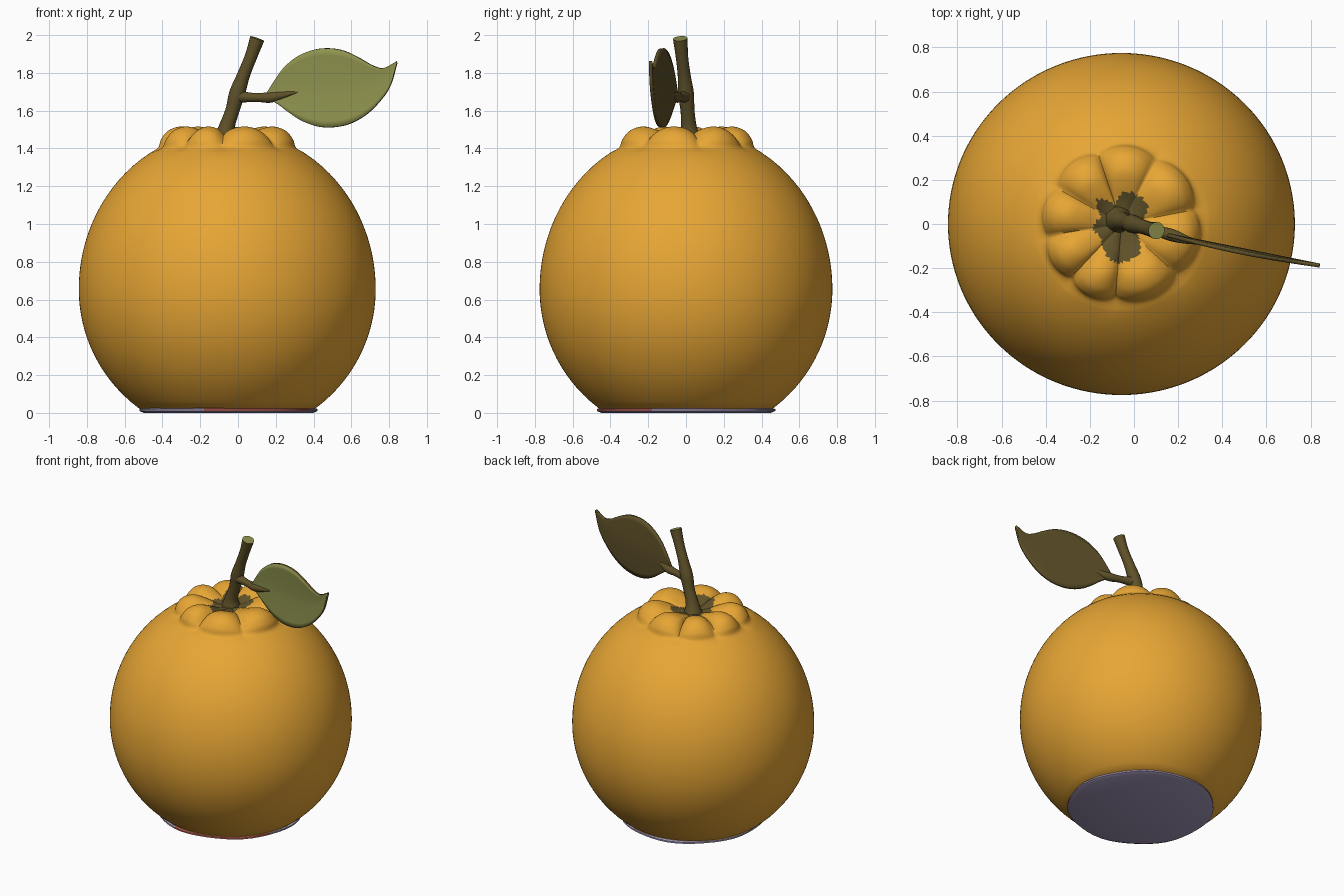
import bpy
import bmesh
from math import sin, cos, pi, radians, degrees, atan2, sqrt, hypot
from mathutils import Vector

if "Cube" in bpy.data.objects:
    bpy.data.objects.remove(bpy.data.objects["Cube"])


def material(name, rgb):
    mat = bpy.data.materials.new(name)
    mat.use_nodes = True
    mat.diffuse_color = (*rgb, 1)
    mat.node_tree.nodes["Principled BSDF"].inputs["Base Color"].default_value = (*rgb, 1)
    return mat


ORANGE = material("orange peel", (0.80, 0.38, 0.035))
BROWN = material("olive brown", (0.115, 0.083, 0.022))
GREEN = material("leaf green", (0.27, 0.285, 0.075))
LAVENDER = material("lavender", (0.37, 0.31, 0.48))
RED = material("dull red", (0.50, 0.12, 0.10))


def finish(name, bm, mats, angle=40):
    bmesh.ops.recalc_face_normals(bm, faces=bm.faces)
    mesh = bpy.data.meshes.new(name)
    bm.to_mesh(mesh)
    bm.free()
    for mat in mats:
        mesh.materials.append(mat)
    obj = bpy.data.objects.new(name, mesh)
    bpy.context.collection.objects.link(obj)
    bpy.ops.object.select_all(action='DESELECT')
    obj.select_set(True)
    bpy.context.view_layer.objects.active = obj
    bpy.ops.object.shade_smooth_by_angle(angle=radians(angle))
    return obj


def spline(points, steps):
    """Smooth path through the points, end points included."""
    pts = [Vector(p) for p in points]
    pts = [2 * pts[0] - pts[1]] + pts + [2 * pts[-1] - pts[-2]]
    out = []
    for a, b, c, d in zip(pts, pts[1:], pts[2:], pts[3:]):
        for i in range(steps):
            t = i / steps
            out.append(0.5 * (2 * b + (c - a) * t + (2 * a - 5 * b + 4 * c - d) * t ** 2
                              + (3 * b - a - 3 * c + d) * t ** 3))
    return out + [pts[-2]]


def bridge(bm, rings, closed=True):
    for low, high in zip(rings, rings[1:]):
        n = len(low)
        for i in range(n if closed else n - 1):
            j = (i + 1) % n
            bm.faces.new((low[i], low[j], high[j], high[i]))


def lookup(table, x):
    for (x0, y0), (x1, y1) in zip(table, table[1:]):
        if x <= x1:
            return y0 + (y1 - y0) * (x - x0) / (x1 - x0)
    return table[-1][1]


# Fruit: egg-shaped lathe with a lobed crown and a star-shaped calyx in its dimple
CX, SEGS, MID = -0.057, 160, 0.655
NOTCHES = [-42, 12, 62, 108, 150, 190, 228, 265, 318]
STAR = [(0, .07), (35, .15), (85, .15), (108, .09), (135, .16), (160, .10), (190, .13),
        (215, .11), (260, .18), (300, .16), (330, .08), (360, .07)]
RIDGE = [(.403, 1.38), (.368, 1.405), (.353, 1.45), (.315, 1.495), (.25, 1.516),
         (.18, 1.50), (.10, 1.468), (.02, 1.455)]
GROOVE = [(.403, 1.38), (.34, 1.405), (.31, 1.43), (.27, 1.455), (.215, 1.468),
          (.15, 1.465), (.09, 1.455), (.02, 1.45)]
ridge, groove = spline(RIDGE, 5), spline(GROOVE, 5)


def lobe(deg):
    deg = (deg + 42) % 360 - 42
    for a, b in zip(NOTCHES, NOTCHES[1:]):
        if a <= deg <= b:
            return max(0, sin(pi * (deg - a) / (b - a))) ** 0.6
    return 0


bm = bmesh.new()
rings = []
for k in range(36):
    z = 0.02 + (1.38 - 0.02) * k / 36
    height = 0.845 if z > MID else 0.785
    r = 0.786 * sqrt(1 - ((z - MID) / height) ** 2)
    rings.append([bm.verts.new((CX + r * cos(2 * pi * i / SEGS),
                                0.986 * r * sin(2 * pi * i / SEGS), z)) for i in range(SEGS)])
for high, low in zip(ridge, groove):
    ring = []
    for i in range(SEGS):
        a = 2 * pi * i / SEGS
        p = low.lerp(high, lobe(degrees(a)))
        ring.append(bm.verts.new((CX + p.x * cos(a), 0.986 * p.x * sin(a), p.y)))
    rings.append(ring)
bridge(bm, rings)
bm.faces.new(rings[0])
bm.faces.new(rings[-1])
for f in bm.faces:
    c = f.calc_center_median()
    around = degrees(atan2(c.y, c.x - CX)) % 360
    if c.z > 1.42 and hypot(c.x - CX, c.y) < lookup(STAR, around):
        f.material_index = 1
finish("fruit", bm, [ORANGE, BROWN], 60)

# Base pad: thin, slightly irregular disc with a red front rim
bm = bmesh.new()
rings = []
for grow, z in ((0.95, 0), (1, 0.01), (1, 0.02), (0.94, 0.032)):
    ring = []
    for i in range(48):
        a = 2 * pi * i / 48
        r = grow * (0.472 + 0.008 * cos(5 * a) * sin(2 * a + 1))
        ring.append(bm.verts.new((CX + r * cos(a), r * sin(a), z)))
    rings.append(ring)
bridge(bm, rings)
bm.faces.new(rings[0])
bm.faces.new(rings[-1])
for f in bm.faces:
    c = f.calc_center_median()
    if c.z > 0.012 and c.y < -0.2 and c.x > -0.2 and len(f.verts) == 4:
        f.material_index = 1
finish("base_pad", bm, [LAVENDER, RED])


# Stem and twig: tapered tubes, each path point is x, y, z, radius
def tube(name, path, cut_end=False, sides=16):
    pts = spline(path, 5)
    bm = bmesh.new()
    rings = []
    for k, p in enumerate(pts):
        along = (pts[min(k + 1, len(pts) - 1)] - pts[max(k - 1, 0)]).to_3d().normalized()
        side = along.cross(Vector((0, 1, 0))).normalized()
        up = side.cross(along)
        rings.append([bm.verts.new(p.to_3d() + p.w * (side * cos(2 * pi * i / sides)
                                                      + up * sin(2 * pi * i / sides)))
                      for i in range(sides)])
    bridge(bm, rings)
    bm.faces.new(rings[0])
    end = bm.faces.new(rings[-1])
    end.material_index = int(cut_end)
    return finish(name, bm, [BROWN, GREEN], 50)


tube("stem", [(-.07, .02, 1.44, .065), (-.06, .015, 1.51, .043), (-.03, .008, 1.60, .037),
              (-.005, 0, 1.69, .042), (.03, -.01, 1.79, .034), (.07, -.022, 1.89, .033),
              (.102, -.03, 1.982, .039)], True)
tube("twig", [(-.01, 0, 1.68, .04), (.04, -.015, 1.672, .028), (.10, -.03, 1.67, .023),
              (.17, -.05, 1.67, .028), (.24, -.072, 1.683, .018), (.32, -.09, 1.70, .004)])

# Leaf: upright blade between two edge curves, green in front and brown behind
UPPER = [(.15, 1.69), (.20, 1.77), (.25, 1.835), (.32, 1.89), (.40, 1.922), (.48, 1.93),
         (.56, 1.917), (.64, 1.88), (.71, 1.84), (.77, 1.825), (.84, 1.862)]
LOWER = [(.15, 1.665), (.21, 1.635), (.27, 1.59), (.34, 1.545), (.42, 1.517), (.50, 1.512),
         (.59, 1.53), (.68, 1.58), (.76, 1.66), (.81, 1.74), (.842, 1.85)]
bm = bmesh.new()
rows = []
for top, low in zip(spline(UPPER, 4), spline(LOWER, 4)):
    row = []
    for k in range(13):
        v = k / 12
        p = low.lerp(top, v)
        cup = 0.012 * abs(2 * v - 1) ** 1.5 * sin(pi * min(1, (p.x - 0.15) / 0.69))
        row.append(bm.verts.new((p.x, -0.05 - 0.2 * (p.x - 0.15) - cup, p.y)))
    rows.append(row)
bridge(bm, rows, closed=False)
leaf = finish("leaf", bm, [GREEN, BROWN], 60)
if leaf.data.polygons[0].normal.y > 0:
    leaf.data.flip_normals()
thick = leaf.modifiers.new("thickness", 'SOLIDIFY')
thick.thickness = 0.018
thick.offset = 0
thick.material_offset = 1
thick.material_offset_rim = 1
